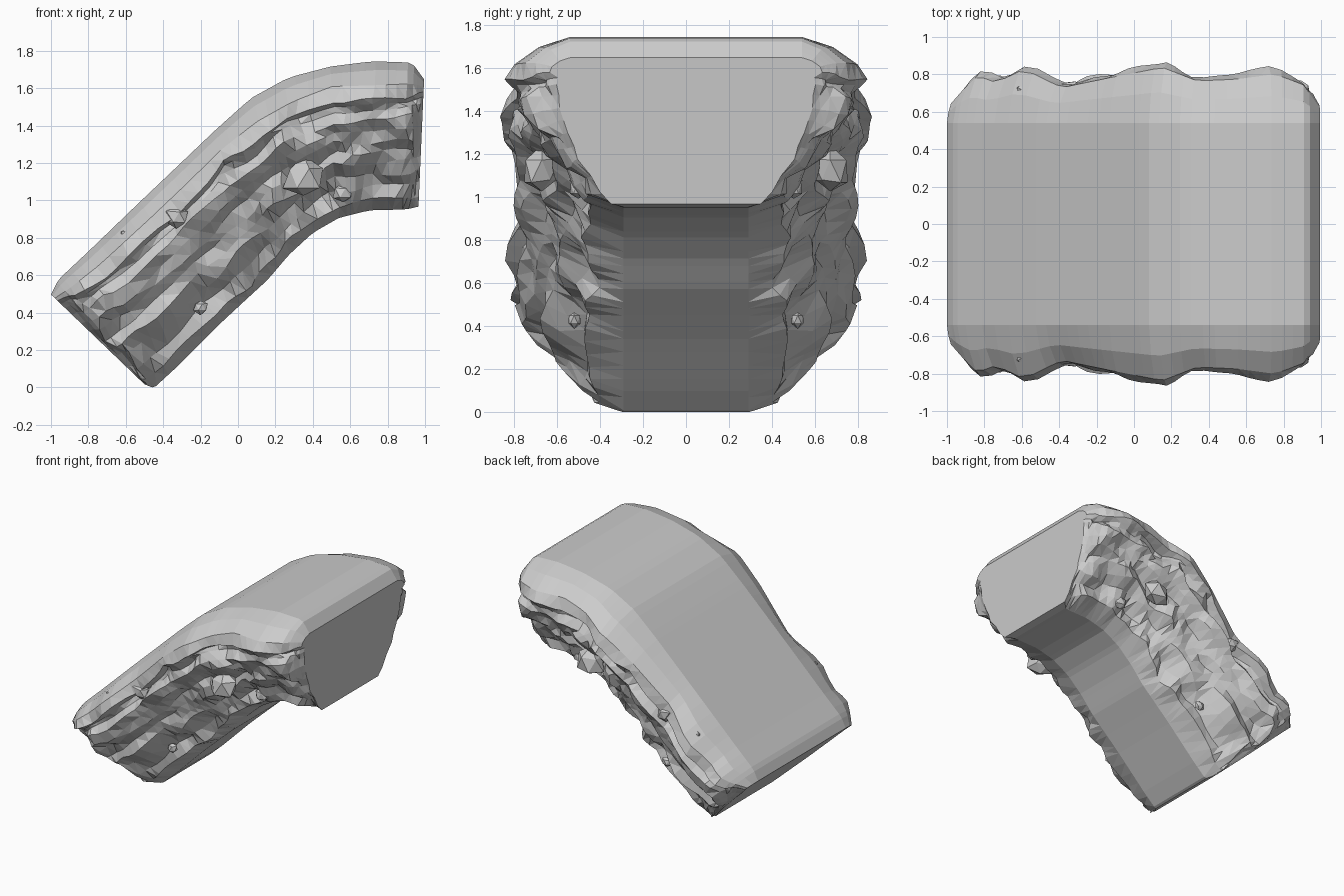
import bpy, bmesh, math, random
from mathutils import Vector, noise

if "Cube" in bpy.data.objects:
    bpy.data.objects.remove(bpy.data.objects["Cube"])

random.seed(4)

# Matching top / underside profile stations: top x,z, bottom x,z, lip depth
STATIONS = [
    (-1.0, .50, -.50, .02, .07), (-.96, .58, -.45, .00, .16), (-.80, .73, -.33, .11, .20),
    (-.53, .99, -.10, .34, .22), (-.33, 1.18, .04, .47, .22), (-.12, 1.38, .16, .58, .21),
    (.07, 1.55, .27, .71, .25), (.27, 1.66, .40, .83, .26), (.50, 1.72, .54, .91, .22),
    (.72, 1.747, .70, .95, .27), (.93, 1.74, .90, .955, .24), (.995, 1.65, .965, .97, .10)]
# Half width of the overhanging lip along x
LIP = [(-1.0, .62), (-.93, .69), (-.8, .82), (-.7, .78), (-.55, .86), (-.35, .75), (-.1, .81),
       (.17, .87), (.35, .79), (.55, .80), (.75, .83), (.9, .77), (1.0, .62)]
COLS = 40


def lip_width(x):
    x = max(-1, min(.999, x))
    for (a, wa), (b, wb) in zip(LIP, LIP[1:]):
        if x <= b:
            return wa + (wb - wa) * (x - a) / (b - a)
    return LIP[-1][1]


def station(u):
    f = u * (len(STATIONS) - 1)
    i = min(int(f), len(STATIONS) - 2)
    f -= i
    return [a + (b - a) * f for a, b in zip(STATIONS[i], STATIONS[i + 1])]


def half_section(u):
    """Points on one side from the crown centre down to the underside centre."""
    tx, tz, bx, bz, lip = station(u)
    w = lip_width(tx + (bx - tx) * lip)
    end = min(1, min(u, 1 - u) * 12)
    rows = [(0, 0), (.3, 0), (.54, 0), (.54 + (w - .54) * .5, lip * .22),
            (.54 + (w - .54) * .9, lip * .6), (w, lip)]
    # Recess below the lip, then stratified rock tapering to the underside
    wall = [(.93, .04), (.74, .09), (.76, .17), (.73, .27), (.69, .36), (.64, .46),
            (.60, .56), (.55, .66), (.49, .78), (.43, .91), (.29, 1), (0, 1)]
    for k, (y, d) in enumerate(wall):
        t = lip + (1 - lip) * d
        if k == 0:
            y *= w
        elif k < 10:
            y += .25 * (w - .8)
            y = y * end + (.60 - .24 * d * d) * (1 - end)
        else:
            y *= 1 + .2 * (1 - end)
        rows.append((y, t))
    pts = []
    for k, (y, t) in enumerate(rows):
        p = Vector((tx + (bx - tx) * t, y, tz + (bz - tz) * t))
        if 5 <= k <= 15:
            amp = .25 + .75 * end
            n = noise.noise_vector(Vector((u * 13, t * 8, 3.7)))
            ridge = math.sin(t * 21 + 2.5 * noise.noise(Vector((u * 7, t * 2, 9))))
            gain = .35 if k == 5 else 1
            p.y += amp * gain * (.075 * n.y + (.025 * ridge if k > 7 else 0))
            p.x += end * .035 * n.x
            p.z += end * .04 * n.z
        pts.append(p)
    return pts


def finish(name, bm):
    bmesh.ops.recalc_face_normals(bm, faces=bm.faces)
    me = bpy.data.meshes.new(name)
    bm.to_mesh(me)
    bm.free()
    ob = bpy.data.objects.new(name, me)
    bpy.context.collection.objects.link(ob)
    return ob


# Main curved ramp body, lofted as symmetric closed rings
bm = bmesh.new()
left, right = [], []
for c in range(COLS + 1):
    pts = half_section(c / COLS)
    L = [bm.verts.new((p.x, -p.y, p.z)) for p in pts]
    R = [L[i] if pts[i].y == 0 else bm.verts.new(p) for i, p in enumerate(pts)]
    left.append(L)
    right.append(R)
for side in (left, right):
    for A, B in zip(side, side[1:]):
        for i in range(len(A) - 1):
            quad = bm.faces.new((A[i], A[i + 1], B[i + 1], B[i]))
            if 4 <= i <= 15:
                bmesh.ops.triangulate(bm, faces=[quad])
# Flat end faces
for c in (0, COLS):
    L, R = left[c], right[c]
    for i in range(len(L) - 1):
        ring = list(dict.fromkeys((L[i], L[i + 1], R[i + 1], R[i])))
        if len(ring) > 2:
            bm.faces.new(ring)
zmin = min(v.co.z for v in bm.verts)
for v in bm.verts:
    v.co.z -= zmin
finish("ramp_rock_body", bm)

# Embedded stones, mirrored on both flanks: x, y, z, radius
STONES = [(-.33, .72, .91, .07), (.35, .67, 1.12, .11), (-.23, .65, .78, .05),
          (-.20, .52, .43, .04), (.56, .50, 1.04, .06), (-.57, .70, .80, .07)]
bm = bmesh.new()
for x, y, z, r in STONES:
    shape = [random.uniform(.8, 1.15) for _ in range(12)]
    for s in (-1, 1):
        made = bmesh.ops.create_icosphere(bm, subdivisions=1, radius=r)["verts"]
        for v, k in zip(made, shape):
            v.co *= k
            v.co = Vector((x + v.co.x, s * (y + v.co.y * .8), z + v.co.z))
finish("embedded_stones", bm)
